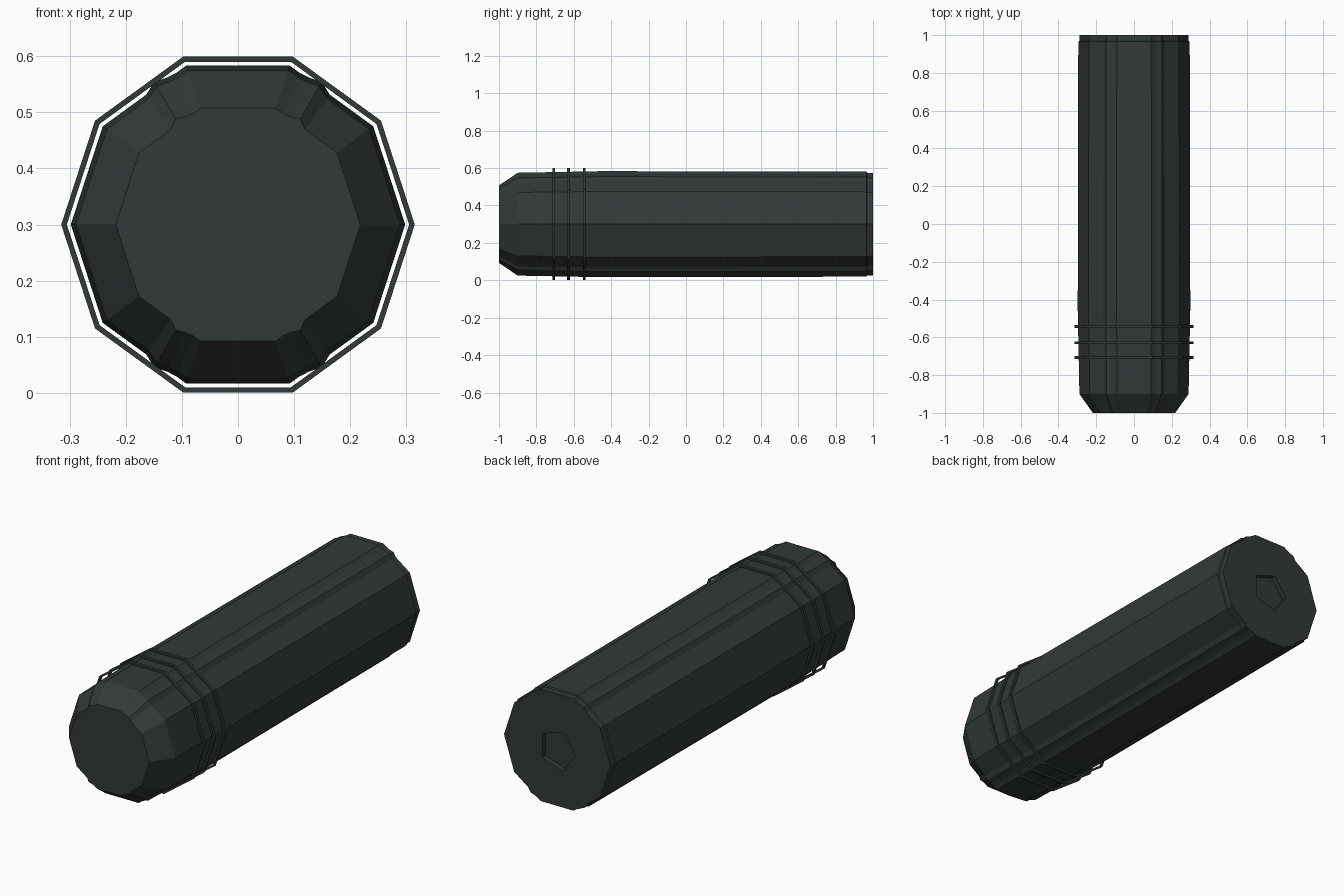
import bpy, math

if "Cube" in bpy.data.objects:
    bpy.data.objects.remove(bpy.data.objects["Cube"])

CZ = 0.3  # height of the long axis

dark = bpy.data.materials.new("dark_green_grey")
dark.diffuse_color = (0.031, 0.041, 0.039, 1)
dark.use_nodes = True
dark.node_tree.nodes["Principled BSDF"].inputs["Base Color"].default_value = dark.diffuse_color


def decagon(r, sides=10, start=0.0):
    return [(r * math.cos(start + 2 * math.pi * i / sides),
             r * math.sin(start + 2 * math.pi * i / sides)) for i in range(sides)]


def ridged_section(r):
    """Decagon with a low ridge on each of its four diagonal sides."""
    ridge = [(0.52, 0.0), (0.655, 0.010), (0.78, 0.003), (0.88, 0.0)]
    corners, pts = decagon(r), []
    for i, (x0, z0) in enumerate(corners):
        x1, z1 = corners[(i + 1) % 10]
        pts.append((x0, z0))
        if i in (1, 3, 6, 8):
            a = math.radians(36 * i + 18)
            steps = ridge if i in (1, 6) else [(1 - t, h) for t, h in reversed(ridge)]
            for t, h in steps:
                pts.append((x0 + (x1 - x0) * t + h * math.cos(a),
                            z0 + (z1 - z0) * t + h * math.sin(a)))
    return pts


def loft(name, sections, closed=False):
    """Skin a list of (y, points); cap the ends, or join last to first."""
    n, m = len(sections[0][1]), len(sections)
    verts = [(x, y, z + CZ) for y, pts in sections for x, z in pts]
    faces = []
    for s in range(m if closed else m - 1):
        a, b = s * n, ((s + 1) % m) * n
        for i in range(n):
            j = (i + 1) % n
            faces.append((a + i, a + j, b + j, b + i))
    if not closed:
        faces.append(tuple(reversed(range(n))))
        faces.append(tuple(range((m - 1) * n, m * n)))
    me = bpy.data.meshes.new(name)
    me.from_pydata(verts, [], faces)
    me.materials.append(dark)
    ob = bpy.data.objects.new(name, me)
    bpy.context.collection.objects.link(ob)
    # consistent outward normals
    bpy.context.view_layer.objects.active = ob
    ob.select_set(True)
    bpy.ops.object.mode_set(mode='EDIT')
    bpy.ops.mesh.select_all(action='SELECT')
    bpy.ops.mesh.normals_make_consistent(inside=False)
    bpy.ops.object.mode_set(mode='OBJECT')
    ob.select_set(False)
    return ob


# Main body: chamfered nose, long barrel, small step at the rear
profile = [(-1.0, 0.218), (-0.9, 0.289), (-0.45, 0.298), (0.965, 0.295),
           (0.968, 0.289), (1.0, 0.289)]
body = loft("body", [(y, ridged_section(r)) for y, r in profile])

# Shallow five-sided recess in the rear face
cutter = loft("recess_cutter", [(y, decagon(0.1, 5, math.pi)) for y in (0.975, 1.05)])
cutter.hide_render = True
cut = body.modifiers.new("recess", 'BOOLEAN')
cut.operation = 'DIFFERENCE'
cut.solver = 'EXACT'
cut.object = cutter
bpy.context.view_layer.objects.active = body
bpy.ops.object.modifier_apply(modifier=cut.name)
bpy.data.objects.remove(cutter)

# Three thin bands near the nose
for k, y in enumerate((-0.707, -0.628, -0.543)):
    loft(f"band_{k + 1}", [(y - 0.007, decagon(0.305)), (y - 0.007, decagon(0.315)),
                           (y + 0.007, decagon(0.315)), (y + 0.007, decagon(0.305))],
         closed=True)
